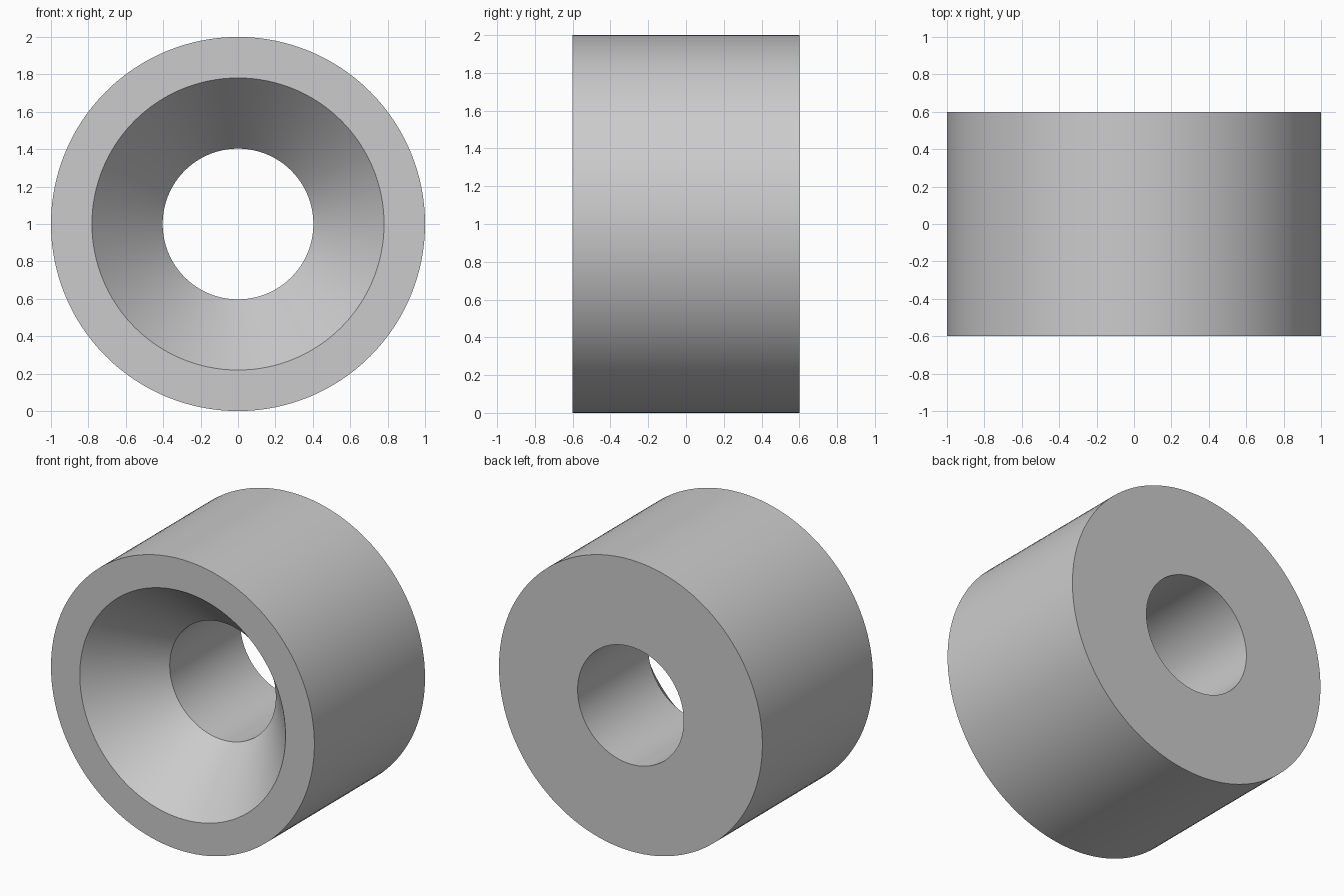
import bpy, bmesh, math
from mathutils import Matrix

if "Cube" in bpy.data.objects:
    bpy.data.objects.remove(bpy.data.objects["Cube"])

SEGMENTS = 128
# Closed cross-section of the bushing: (radius, y)
PROFILE = [(1.0, -0.6), (1.0, 0.6), (0.403, 0.6), (0.403, -0.165), (0.781, -0.6)]

# Spin the cross-section around the y axis
bm = bmesh.new()
rings = []
for i in range(SEGMENTS):
    turn = Matrix.Rotation(2 * math.pi * i / SEGMENTS, 3, 'Y')
    rings.append([bm.verts.new(turn @ Matrix.Identity(3).col[0] * r
                               + Matrix.Identity(3).col[1] * y) for r, y in PROFILE])
for i in range(SEGMENTS):
    a, b = rings[i], rings[(i + 1) % SEGMENTS]
    for j in range(len(PROFILE)):
        k = (j + 1) % len(PROFILE)
        bm.faces.new((a[j], a[k], b[k], b[j]))
bmesh.ops.recalc_face_normals(bm, faces=bm.faces)

mesh = bpy.data.meshes.new("countersunk_spacer")
bm.to_mesh(mesh)
bm.free()
spacer = bpy.data.objects.new("countersunk_spacer", mesh)
bpy.context.collection.objects.link(spacer)
spacer.location.z = 1.0

# Plain grey finish
grey = bpy.data.materials.new("light_grey")
grey.diffuse_color = (0.6, 0.6, 0.6, 1)
grey.use_nodes = True
grey.node_tree.nodes["Principled BSDF"].inputs["Base Color"].default_value = grey.diffuse_color
mesh.materials.append(grey)

# Smooth round walls, crisp rims
bpy.context.view_layer.objects.active = spacer
spacer.select_set(True)
bpy.ops.object.shade_smooth_by_angle(angle=math.radians(30))
